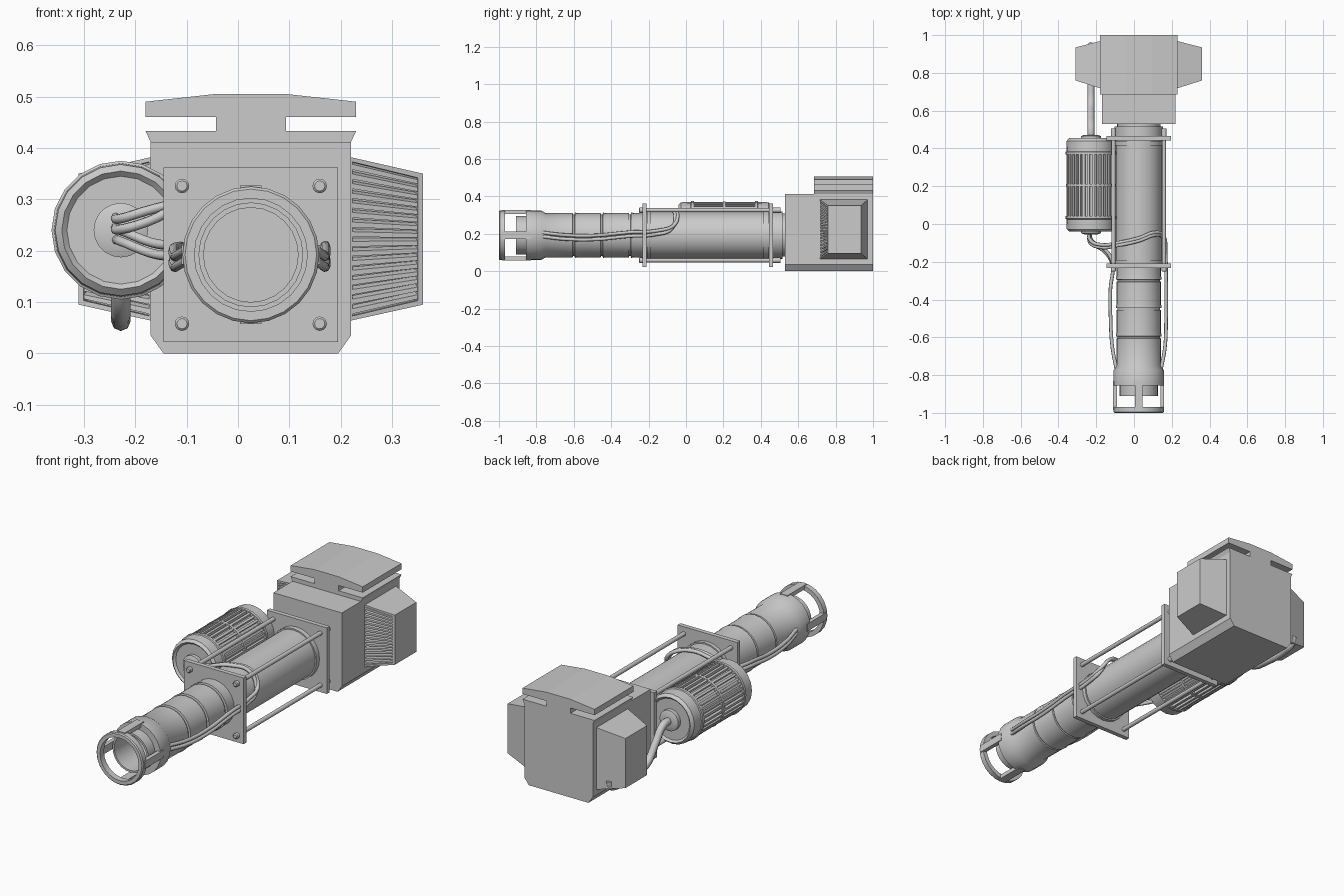
import bpy, bmesh, math
from mathutils import Vector

if "Cube" in bpy.data.objects:
    bpy.data.objects.remove(bpy.data.objects["Cube"])

CX, CZ = 0.025, 0.192          # barrel axis
MX, MZ = -0.228, 0.24          # motor axis


def finish(name, bm, smooth=False):
    bmesh.ops.recalc_face_normals(bm, faces=bm.faces)
    me = bpy.data.meshes.new(name)
    bm.to_mesh(me)
    bm.free()
    ob = bpy.data.objects.new(name, me)
    bpy.context.collection.objects.link(ob)
    if smooth:
        bpy.ops.object.select_all(action='DESELECT')
        ob.select_set(True)
        bpy.context.view_layer.objects.active = ob
        bpy.ops.object.shade_smooth_by_angle(angle=math.radians(35))
    return ob


def lathe(name, profile, cx, cz, n=24, closed=False):
    """Spin (y, radius) points around an axis parallel to y."""
    bm = bmesh.new()
    rings = []
    for y, r in profile:
        if r == 0:
            rings.append([bm.verts.new((cx, y, cz))] * n)
        else:
            rings.append([bm.verts.new((cx + r * math.sin(2 * math.pi * k / n), y,
                                        cz + r * math.cos(2 * math.pi * k / n))) for k in range(n)])
    pairs = list(zip(rings, rings[1:]))
    if closed:
        pairs.append((rings[-1], rings[0]))
    for a, b in pairs:
        for k in range(n):
            j = (k + 1) % n
            bm.faces.new(list(dict.fromkeys((a[k], a[j], b[j], b[k]))))
    return finish(name, bm, True)


def add_box(bm, x0, x1, y0, y1, z0, z1):
    v = bmesh.ops.create_cube(bm, size=1)['verts']
    for p in v:
        p.co = Vector((x1 if p.co.x > 0 else x0, y1 if p.co.y > 0 else y0, z1 if p.co.z > 0 else z0))
    return v


def extrude_profile(name, pts, y0, y1):
    """Extrude an (x, z) outline along y."""
    bm = bmesh.new()
    f = bm.faces.new([bm.verts.new((x, y0, z)) for x, z in pts])
    new = bmesh.ops.extrude_face_region(bm, geom=[f])['geom']
    bmesh.ops.translate(bm, vec=(0, y1 - y0, 0), verts=[g for g in new if isinstance(g, bmesh.types.BMVert)])
    return finish(name, bm)


def tube(name, pts, radius):
    cu = bpy.data.curves.new(name, 'CURVE')
    cu.dimensions = '3D'
    cu.bevel_depth, cu.bevel_resolution, cu.resolution_u = radius, 2, 8
    cu.use_fill_caps = True
    sp = cu.splines.new('BEZIER')
    sp.bezier_points.add(len(pts) - 1)
    for b, p in zip(sp.bezier_points, pts):
        b.co = p
        b.handle_left_type = b.handle_right_type = 'AUTO'
    ob = bpy.data.objects.new(name, cu)
    bpy.context.collection.objects.link(ob)
    bpy.ops.object.select_all(action='DESELECT')
    ob.select_set(True)
    bpy.context.view_layer.objects.active = ob
    bpy.ops.object.convert(target='MESH')
    bpy.ops.object.shade_smooth_by_angle(angle=math.radians(50))


# Barrel: hollow inner nose, muzzle sleeve, grooved segments, main tube
prof = [(-0.6, 0), (-0.6, 0.092), (-0.91, 0.092), (-0.91, 0.102), (-0.855, 0.102),
        (-0.855, 0.133), (-0.775, 0.133), (-0.75, 0.118)]
for y in (-0.6, -0.45, -0.3):
    prof += [(y - 0.006, 0.118), (y - 0.004, 0.112), (y + 0.004, 0.112), (y + 0.006, 0.121), (y + 0.03, 0.118)]
prof += [(-0.21, 0.118), (-0.21, 0.124), (0.5, 0.124), (0.5, 0.115), (0.535, 0.115), (0.535, 0)]
lathe("barrel", prof, CX, CZ)

# Muzzle cage: front ring and four bars
lathe("muzzle_ring", [(-1, 0.11), (-1, 0.128), (-0.995, 0.133), (-0.968, 0.133), (-0.968, 0.11)], CX, CZ, closed=True)
bm = bmesh.new()
for s in (-1, 1):
    a, b = sorted((s * 0.114, s * 0.135))
    add_box(bm, CX - 0.021, CX + 0.021, -0.985, -0.83, CZ + a, CZ + b)
    add_box(bm, CX + a, CX + b, -0.985, -0.83, CZ - 0.019, CZ + 0.019)
finish("muzzle_bars", bm)

# Raised collars on the main tube
for i, (y0, y1, r) in enumerate([(-0.209, -0.19, 0.131), (0.415, 0.44, 0.131), (0.466, 0.515, 0.128)]):
    lathe(f"barrel_collar_{i}", [(y0, 0.11), (y0, r), (y1, r), (y1, 0.11)], CX, CZ, closed=True)

# Square mounting plates and the four tie rods
for name, y in (("front_plate", -0.233), ("rear_plate", 0.443)):
    bm = bmesh.new()
    add_box(bm, CX - 0.17, CX + 0.17, y, y + 0.023, CZ - 0.17, CZ + 0.17)
    finish(name, bm)
for sx in (-1, 1):
    for sz in (-1, 1):
        lathe("tie_rod", [(-0.252, 0), (-0.252, 0.010), (-0.248, 0.014), (-0.233, 0.014), (-0.233, 0.011),
                          (0.466, 0.011), (0.466, 0.014), (0.505, 0.014), (0.505, 0)],
              CX + sx * 0.134, CZ + sz * 0.134, 12)

# Rear housing with chamfered bottom, and the slotted top block
half = [(0.17, 0), (0.195, 0.035), (0.195, 0.412)]
extrude_profile("housing", [(CX + x, z) for x, z in half] + [(CX - x, z) for x, z in half[::-1]], 0.53, 1.0)
half = [(0.195, 0.412), (0.205, 0.433), (0.068, 0.433), (0.068, 0.46), (0.205, 0.46), (0.205, 0.49), (0.069, 0.505)]
extrude_profile("top_block", [(CX + x, z) for x, z in half] + [(CX - x, z) for x, z in half[::-1]], 0.685, 1.0)

# Tapered side pods with a recessed, slatted front grille
for s, side in ((1, "right"), (-1, "left")):
    bm = bmesh.new()
    rings = []
    for x, y0, y1, z0, z1 in ((0.19, 0.714, 0.972, 0.063, 0.383), (0.335, 0.76, 0.935, 0.095, 0.35)):
        rings.append([bm.verts.new((CX + s * x, y, z)) for y, z in ((y0, z0), (y0, z1), (y1, z1), (y1, z0))])
    a, b = rings
    bm.faces.new(a)
    bm.faces.new(b)
    sides = [bm.faces.new((a[k], a[(k + 1) % 4], b[(k + 1) % 4], b[k])) for k in range(4)]
    bmesh.ops.recalc_face_normals(bm, faces=bm.faces)
    front = sides[0]
    nrm = front.normal.copy()
    bmesh.ops.inset_region(bm, faces=[front], thickness=0.013)
    corners = sorted((v.co.copy() for v in front.verts), key=lambda c: (s * c.x, c.z))
    floor = bmesh.ops.extrude_face_region(bm, geom=[front])['geom']
    bmesh.ops.translate(bm, vec=-nrm * 0.022, verts=[g for g in floor if isinstance(g, bmesh.types.BMVert)])
    if front.is_valid:
        bm.faces.remove(front)
    finish(side + "_pod", bm)
    corners = sorted(corners, key=lambda c: s * c.x)
    inner, outer = [sorted(p, key=lambda c: c.z) for p in (corners[:2], corners[2:])]
    bm = bmesh.new()
    n = 16
    for i in range(n):
        t0, t1 = (i + 0.2) / n, (i + 0.75) / n
        ends = []
        for lo, hi in (inner, outer):
            p, q = lo.lerp(hi, t0), lo.lerp(hi, t1)
            up = Vector((0, 0, 0.006))
            ends.append([bm.verts.new(c) for c in (p - nrm * 0.002, q - nrm * 0.002,
                                                   q + up - nrm * 0.018, p + up - nrm * 0.018)])
        a, b = ends
        bm.faces.new(a)
        bm.faces.new(b)
        for k in range(4):
            bm.faces.new((a[k], a[(k + 1) % 4], b[(k + 1) % 4], b[k]))
    finish(side + "_grille_slats", bm)

# Motor body: end caps, ribbed core, hubs
lathe("motor_body", [(-0.055, 0), (-0.055, 0.036), (-0.048, 0.053), (-0.03, 0.053), (-0.03, 0.105), (-0.04, 0.115),
                     (-0.028, 0.128), (0.025, 0.13), (0.028, 0.135), (0.042, 0.135), (0.042, 0.117),
                     (0.368, 0.117), (0.368, 0.135), (0.382, 0.135), (0.385, 0.13), (0.44, 0.128),
                     (0.455, 0.115), (0.445, 0.105), (0.445, 0.053), (0.465, 0.053), (0.472, 0.036), (0.472, 0)],
      MX, MZ, 20)
lathe("motor_band", [(0.198, 0.11), (0.198, 0.132), (0.212, 0.132), (0.212, 0.11)], MX, MZ, 20, True)
bm = bmesh.new()
for k in range(32):
    vs = add_box(bm, -0.006, 0.006, 0.04, 0.37, 0.11, 0.13)
    ang = 2 * math.pi * (k + 0.5) / 32
    for v in vs:
        x, z = v.co.x, v.co.z
        v.co.x = MX + x * math.cos(ang) + z * math.sin(ang)
        v.co.z = MZ - x * math.sin(ang) + z * math.cos(ang)
finish("motor_ribs", bm)

# Paired hoses from the motor along both sides of the barrel
over = [(-0.238, -0.04, 0.266), (-0.232, -0.085, 0.262), (-0.17, -0.11, 0.28), (-0.09, -0.1, 0.3),
        (0.025, -0.075, 0.327), (0.11, -0.045, 0.305), (0.158, -0.065, 0.245), (0.167, -0.15, 0.217),
        (0.17, -0.3, 0.208), (0.17, -0.5, 0.19), (0.164, -0.65, 0.193), (0.142, -0.775, 0.207)]
near = [(-0.236, -0.04, 0.242), (-0.225, -0.085, 0.238), (-0.165, -0.125, 0.215), (-0.118, -0.19, 0.21),
        (-0.125, -0.35, 0.205), (-0.124, -0.5, 0.19), (-0.115, -0.65, 0.193), (-0.092, -0.775, 0.207)]
for name, path in (("right_hose", over), ("left_hose", near)):
    for i in range(2):
        tube(f"{name}_{i}", [(x, y - 0.014 * i * (y > -0.2), z - 0.021 * i * (z < 0.3)) for x, y, z in path], 0.0095)

# Thick feed pipe from the motor's rear, running under the left pod
tube("rear_pipe", [(MX, 0.45, 0.24), (MX, 0.51, 0.235), (MX, 0.57, 0.17), (MX, 0.64, 0.09), (MX, 0.74, 0.068),
                   (MX, 0.88, 0.068), (MX, 0.935, 0.085), (MX, 0.945, 0.12)], 0.019)
